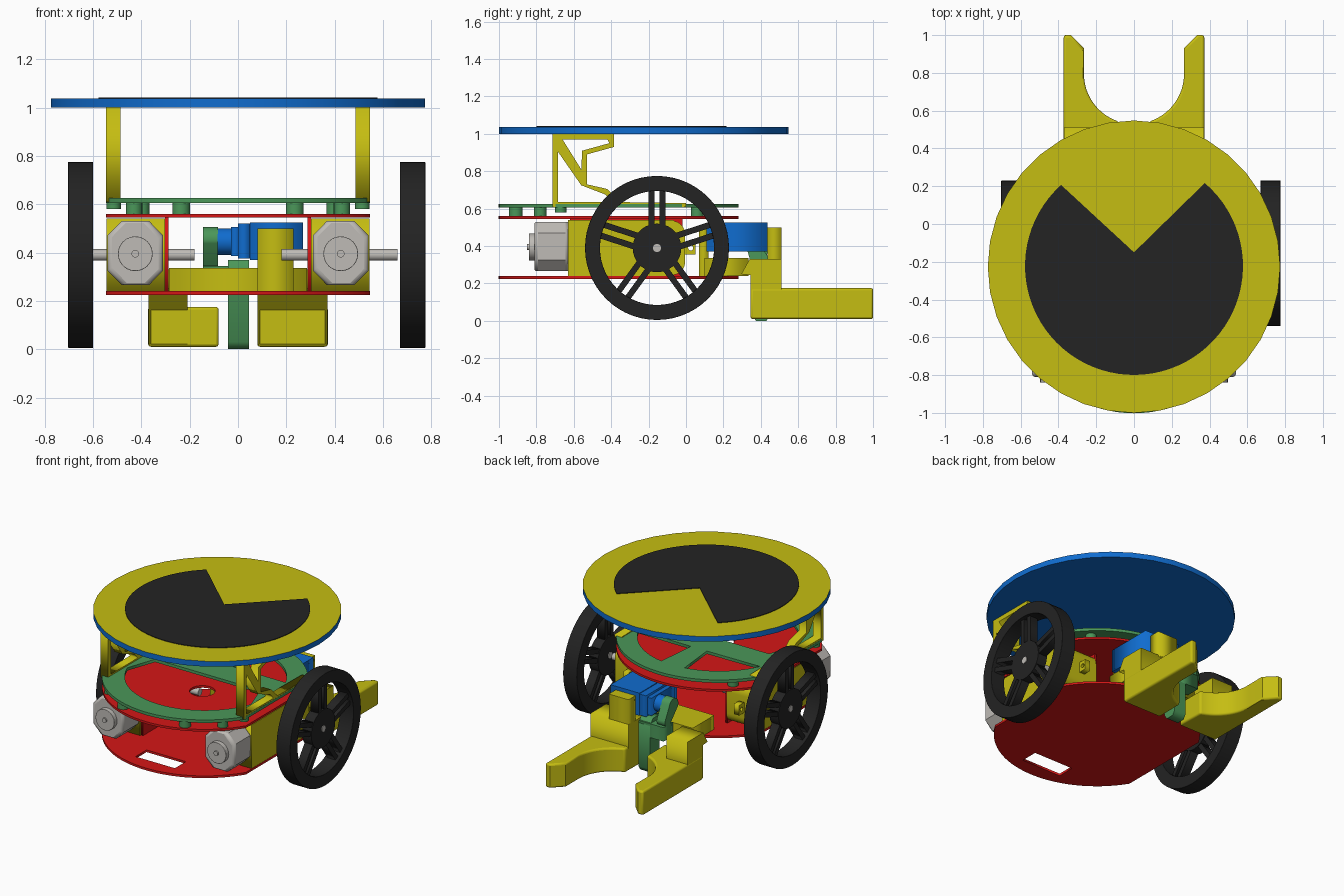
import bpy, bmesh, math
from mathutils import Matrix

if "Cube" in bpy.data.objects:
    bpy.data.objects.remove(bpy.data.objects["Cube"])


def material(name, rgb):
    m = bpy.data.materials.new(name)
    m.use_nodes = True
    m.diffuse_color = (*rgb, 1)
    m.node_tree.nodes["Principled BSDF"].inputs["Base Color"].default_value = (*rgb, 1)
    return m


YELLOW = material("yellow", (0.56, 0.51, 0.006))
BLUE = material("blue", (0.005, 0.15, 0.62))
RED = material("red", (0.66, 0.008, 0.008))
GREEN = material("green", (0.07, 0.31, 0.1))
BLACK = material("black", (0.017, 0.017, 0.017))
GREY = material("light grey", (0.52, 0.5, 0.47))

# Profile planes: x -> (y, z), y -> (x, z), z -> (x, y)
PLANES = {
    "x": Matrix(((0, 0, 1, 0), (1, 0, 0, 0), (0, 1, 0, 0), (0, 0, 0, 1))),
    "y": Matrix(((1, 0, 0, 0), (0, 0, -1, 0), (0, 1, 0, 0), (0, 0, 0, 1))),
    "z": Matrix.Identity(4),
}


def arc(cx, cy, r, a0=0, a1=360, n=48):
    """Points on an arc in degrees; a full circle drops its last point."""
    count = n if abs(a1 - a0) == 360 else n + 1
    return [(cx + r * math.cos(math.radians(a0 + (a1 - a0) * i / n)),
             cy + r * math.sin(math.radians(a0 + (a1 - a0) * i / n))) for i in range(count)]


def rect(a0, b0, a1, b1):
    return [(a0, b0), (a1, b0), (a1, b1), (a0, b1)]


def slab(name, axis, loops, lo, hi, mat, bevel=0.0, smooth=False):
    """Extrude an outline (first loop) with holes (other loops) from lo to hi."""
    cu = bpy.data.curves.new(name, "CURVE")
    cu.dimensions, cu.fill_mode, cu.extrude = "2D", "BOTH", (hi - lo) / 2
    for loop in loops:
        sp = cu.splines.new("POLY")
        sp.points.add(len(loop) - 1)
        sp.use_cyclic_u = True
        for p, (a, b) in zip(sp.points, loop):
            p.co = (a, b, 0, 1)
    tmp = bpy.data.objects.new(name + "_outline", cu)
    me = bpy.data.meshes.new_from_object(tmp)
    bpy.data.objects.remove(tmp)
    bpy.data.curves.remove(cu)
    me.name = name
    shift = {"x": ((lo + hi) / 2, 0, 0), "y": (0, (lo + hi) / 2, 0), "z": (0, 0, (lo + hi) / 2)}[axis]
    me.transform(Matrix.Translation(shift) @ PLANES[axis])
    bm = bmesh.new()
    bm.from_mesh(me)
    bmesh.ops.remove_doubles(bm, verts=bm.verts, dist=1e-5)
    bmesh.ops.recalc_face_normals(bm, faces=bm.faces)
    bm.to_mesh(me)
    bm.free()
    me.materials.clear()
    me.materials.append(mat)
    ob = bpy.data.objects.new(name, me)
    bpy.context.scene.collection.objects.link(ob)
    if bevel:
        mod = ob.modifiers.new("Bevel", "BEVEL")
        mod.width, mod.segments, mod.limit_method = bevel, 3, "ANGLE"
        mod.angle_limit = math.radians(50)
    if smooth or bevel:
        bpy.ops.object.select_all(action="DESELECT")
        ob.select_set(True)
        bpy.context.view_layer.objects.active = ob
        bpy.ops.object.shade_smooth_by_angle(angle=math.radians(35))
    return ob


def box(name, x, y, z, mat, bevel=0.0):
    return slab(name, "z", [rect(x[0], y[0], x[1], y[1])], z[0], z[1], mat, bevel)


# Top disc: blue with a yellow upper face, and a black wedge-cut marker
disc = slab("top_disc", "z", [arc(0, -0.226, 0.774, n=36)], 1.0, 1.037, BLUE)
disc.data.materials.append(YELLOW)
for f in disc.data.polygons:
    f.material_index = 1 if f.normal.z > 0.9 else 0
slab("disc_marker", "z", [arc(0, -0.222, 0.577, 132, 409.5, 60) + [(0, -0.15)]], 1.035, 1.041, BLACK)

# Chassis plates: circles with flat sides
CY = -0.36
SIDE = math.degrees(math.acos(0.547 / 0.642))
outline = arc(0, CY, 0.642, SIDE, 180 - SIDE, 30) + arc(0, CY, 0.642, 180 + SIDE, 360 - SIDE, 30)
slab("lower_plate", "z", [outline, rect(-0.15, -0.9, 0.15, -0.78)], 0.225, 0.24, RED)
slab("upper_plate", "z", [outline, arc(0.03, -0.43, 0.08, n=24)], 0.545, 0.56, RED)

# Sensor board with one wide front window and two rear ones
front_window = arc(0, CY, 0.5, 200, 340, 24) + [(0.4, -0.33), (-0.4, -0.33)]
rear_right = arc(0, CY, 0.51, 25, 80, 12) + [(0.06, -0.14)]
rear_left = [(-a, b) for a, b in rear_right]
slab("sensor_board", "z", [outline, front_window, rear_right, rear_left], 0.605, 0.625, GREEN)

# Board for each side: spacers, motors, brackets, supports, wheels
for side, s in (("left", 1), ("right", -1)):
    def span(a, b):
        return min(s * a, s * b), max(s * a, s * b)

    for i, (px, py, r, z0) in enumerate([(0.235, -0.91, 0.037, 0.555), (0.43, -0.78, 0.034, 0.555),
                                         (0.515, -0.67, 0.03, 0.58), (0.4, 0.06, 0.034, 0.555)]):
        slab(f"spacer_{side}_{i}", "z", [arc(s * px, py, r, n=20)], z0, 0.607, GREEN, smooth=True)

    # Gearbox with rounded end and mounting tab
    gear = [(-0.63, 0.24), (-0.07, 0.24)] + arc(-0.075, 0.315, 0.07, -80, 0, 6) \
        + arc(-0.075, 0.465, 0.07, 0, 80, 6) + [(-0.07, 0.54), (-0.63, 0.54)]
    slab(f"gearbox_{side}", "x", [gear], *span(0.303, 0.545), YELLOW)
    slab(f"gearbox_tab_{side}", "x", [rect(-0.01, 0.355, 0.05, 0.425), arc(0.025, 0.39, 0.014, n=12)],
         *span(0.4, 0.44), YELLOW)

    # Motor can with chamfered end
    cx = s * 0.425
    can = [(cx + a * 0.115, 0.398 + b * 0.132) for a, b in
           ((-1, -.55), (-.5, -1), (.5, -1), (1, -.55), (1, .55), (.5, 1), (-.5, 1), (-1, .55))]
    slab(f"motor_can_{side}", "y", [can], -0.81, -0.625, GREY, 0.018)
    slab(f"motor_cap_{side}", "y", [arc(cx, 0.395, 0.072, n=24)], -0.84, -0.8, GREY, 0.006)
    slab(f"motor_tip_{side}", "y", [arc(cx, 0.395, 0.016, n=12)], -0.85, -0.83, GREY, smooth=True)

    # Inner bracket and axle
    slab(f"motor_bracket_{side}", "x", [rect(-0.62, 0.235, -0.02, 0.55)], *span(0.288, 0.303), RED)
    x0, x1 = (0.67, 0.775) if s > 0 else (-0.703, -0.6)
    slab(f"axle_{side}", "x", [arc(-0.155, 0.39, 0.024, n=20)], *span(0.18, 0.66), GREY, smooth=True)
    mid = (x0 + x1) / 2
    slab(f"axle_end_{side}", "x", [arc(-0.155, 0.39, 0.022, n=20)], mid - 0.04, mid + 0.04, GREY, smooth=True)

    # Wheel: tyre, hub and five double spokes
    slab(f"tyre_{side}", "x", [arc(-0.155, 0.39, 0.385, n=56), arc(-0.155, 0.39, 0.305, n=56)],
         x0, x1, BLACK, 0.014)
    slab(f"hub_{side}", "x", [arc(-0.155, 0.39, 0.13, n=36)], mid - 0.035, mid + 0.035, BLACK, smooth=True)
    for k in range(5):
        t = math.radians(90 + 72 * k)
        for o in (-0.03, 0.03):
            bar = [(-0.155 + a * math.cos(t) - b * math.sin(t), 0.39 + a * math.sin(t) + b * math.cos(t))
                   for a, b in rect(0.1, o - 0.016, 0.32, o + 0.016)]
            slab(f"spoke_{side}_{k}_{'a' if o < 0 else 'b'}", "x", [bar], mid - 0.03, mid + 0.03, BLACK)

    # Truss holding up the disc
    truss = [(-0.715, 0.61), (-0.715, 1.0), (-0.385, 1.0), (-0.385, 0.93), (-0.53, 0.89), (-0.53, 0.73),
             (-0.42, 0.705), (-0.35, 0.635), (0.0, 0.63), (0.0, 0.61)]
    upper_gap = [(-0.66, 0.97), (-0.42, 0.97), (-0.41, 0.95), (-0.555, 0.91), (-0.56, 0.81)]
    lower_gap = [(-0.685, 0.905), (-0.56, 0.725), (-0.43, 0.675), (-0.395, 0.635), (-0.685, 0.635)]
    slab(f"disc_support_{side}", "x", [truss, upper_gap, lower_gap], *span(0.487, 0.546), YELLOW)

    # Gripper jaw with curved inner edge
    jaw = [(0.08, 0.345), (0.372, 0.345), (0.372, 1.0), (0.335, 1.0), (0.265, 0.93)] \
        + arc(0, 0.795, 0.265, 0, -72, 16)
    if s < 0:
        jaw = [(-a, b) for a, b in jaw]
    slab(f"gripper_jaw_{side}", "z", [jaw], 0.01, 0.175, YELLOW, 0.012)
    block = [(0.345, 0.02), (0.51, 0.02), (0.51, 0.33), (0.34, 0.33), (0.295, 0.25), (0.345, 0.245)]
    slab(f"jaw_block_{side}", "x", [block], *span(0.08 if s > 0 else 0.21, 0.37), YELLOW)

# Servo cradle
box("cradle_base", (-0.285, 0.285), (0.1, 0.335), (0.24, 0.335), YELLOW)
box("cradle_front_wall", (0.08, 0.23), (0.07, 0.12), (0.24, 0.5), YELLOW)
box("cradle_rear_wall", (0.08, 0.23), (0.435, 0.51), (0.32, 0.5), YELLOW)

# Servo
box("servo_body", (0.05, 0.27), (0.11, 0.435), (0.37, 0.525), BLUE)
box("servo_flange", (0.0, 0.05), (0.1, 0.435), (0.375, 0.52), BLUE)
box("servo_gear_case", (-0.03, 0.01), (0.16, 0.42), (0.385, 0.505), BLUE)
slab("servo_nose", "x", [arc(0.34, 0.445, 0.055, n=24)], -0.085, 0.0, BLUE, smooth=True)

# Horn and the leg it drives
horn = arc(0.34, 0.455, 0.05, 20, 200, 14) + arc(0.4, 0.37, 0.036, 200, 380, 12)
slab("servo_horn", "x", [horn], -0.145, -0.082, GREEN, smooth=True)
box("horn_link", (-0.145, 0.045), (0.35, 0.45), (0.25, 0.345), GREEN)
leg = [(0.35, 0.03), (0.375, 0.0), (0.43, 0.0), (0.45, 0.03), (0.45, 0.33), (0.42, 0.37), (0.33, 0.37), (0.35, 0.3)]
slab("centre_leg", "x", [leg], -0.042, 0.046, GREEN)
